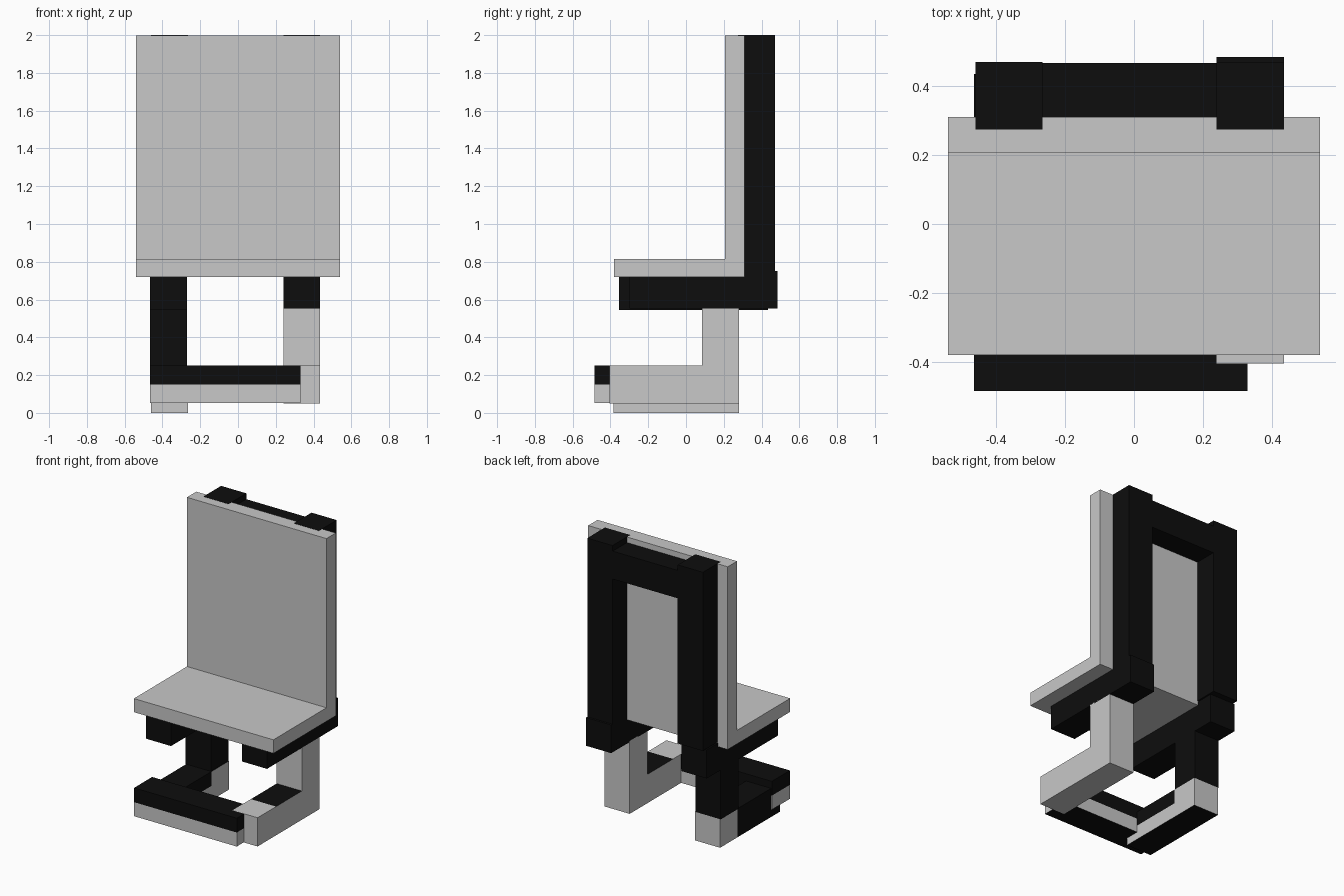
import bpy, bmesh

if "Cube" in bpy.data.objects:
    bpy.data.objects.remove(bpy.data.objects["Cube"])


def material(name, v):
    m = bpy.data.materials.new(name)
    m.diffuse_color = (v, v, v, 1)
    m.use_nodes = True
    m.node_tree.nodes["Principled BSDF"].inputs["Base Color"].default_value = m.diffuse_color
    return m


GREY = material("light_grey", 0.58)
BLACK = material("black", 0.004)


def box(name, x, y, z, dark=False, cuts=(), rule=None):
    """Box from three ranges; cuts are (axis, value); rule marks black faces."""
    bm = bmesh.new()
    bmesh.ops.create_cube(bm, size=1)
    for v in bm.verts:
        for i, (a, b) in enumerate((x, y, z)):
            v.co[i] = a if v.co[i] < 0 else b
    for axis, value in cuts:
        co, no = [0, 0, 0], [0, 0, 0]
        co[axis], no[axis] = value, 1
        bmesh.ops.bisect_plane(bm, geom=bm.verts[:] + bm.edges[:] + bm.faces[:],
                               plane_co=co, plane_no=no)
    bm.normal_update()
    for f in bm.faces:
        black = rule(f.calc_center_median(), f.normal) if rule else dark
        f.material_index = int(black)
    me = bpy.data.meshes.new(name)
    bm.to_mesh(me)
    bm.free()
    me.materials.append(GREY)
    me.materials.append(BLACK)
    ob = bpy.data.objects.new(name, me)
    bpy.context.collection.objects.link(ob)
    return ob


LEFT, RIGHT = (-0.46, -0.265), (0.24, 0.435)
LEFT_RAIL = (-0.465, -0.27)
LEG_Y = (0.085, 0.28)

# Seat and backrest panels
box("seat", (-0.54, 0.54), (-0.38, 0.31), (0.72, 0.815))
box("backrest", (-0.54, 0.54), (0.207, 0.31), (0.72, 1.999))

# Black frame behind the backrest
for side, x in (("left", LEFT), ("right", RIGHT)):
    box(side + "_back_post", x, (0.275, 0.47), (0.75, 2.0), dark=True)
box("top_rail", (-0.3, 0.3), (0.275, 0.468), (1.765, 1.96), dark=True)

# Black rails under the seat
box("left_seat_rail", LEFT_RAIL, (-0.355, 0.435), (0.545, 0.745), dark=True)
box("right_seat_rail", RIGHT, (-0.3, 0.485), (0.553, 0.75), dark=True)

# Legs
box("left_leg", LEFT_RAIL, LEG_Y, (0.2, 0.6), dark=True)
box("left_leg_base", LEFT, LEG_Y, (0, 0.2), rule=lambda c, n: abs(n.z) > 0.5)
box("right_leg", RIGHT, LEG_Y, (0.251, 0.56))

# Right foot with a black strip on its top
box("right_foot", RIGHT, (-0.405, 0.28), (0.05, 0.251),
    cuts=[(1, -0.2), (1, 0.085)],
    rule=lambda c, n: n.z > 0.5 and -0.2 < c.y < 0.085)

# Left foot, black above, below and outside
box("left_foot", LEFT, (-0.385, 0.085), (0, 0.2), cuts=[(2, 0.1)],
    rule=lambda c, n: abs(n.z) > 0.5 or n.x < -0.5 or c.z > 0.1)

# Front crossbar, black upper half and underside
box("front_crossbar", (-0.465, 0.33), (-0.485, -0.285), (0.052, 0.25),
    cuts=[(2, 0.15)],
    rule=lambda c, n: abs(n.z) > 0.5 or c.z > 0.15)
